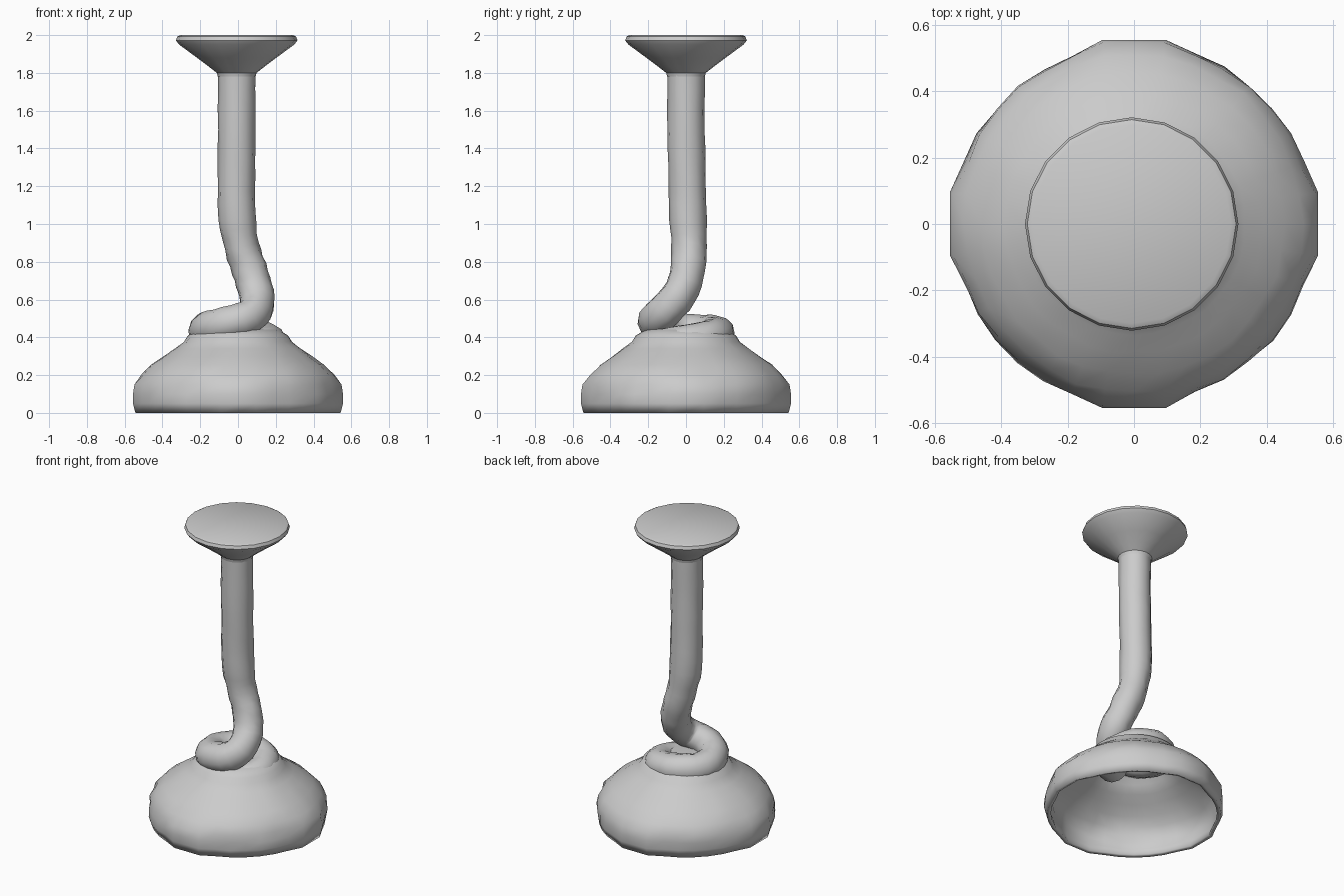
import bpy, bmesh, math, random
from mathutils import Vector

random.seed(4)
if "Cube" in bpy.data.objects:
    bpy.data.objects.remove(bpy.data.objects["Cube"], do_unlink=True)

# One plain clay grey for everything
grey = bpy.data.materials.new("clay_grey")
grey.use_nodes = True
colour = (0.6, 0.6, 0.6, 1)
grey.diffuse_color = colour
grey.node_tree.nodes["Principled BSDF"].inputs["Base Color"].default_value = colour


def finish(obj, angle):
    """Material and edge-preserving smooth shading."""
    obj.data.materials.clear()
    obj.data.materials.append(grey)
    bpy.ops.object.select_all(action="DESELECT")
    obj.select_set(True)
    bpy.context.view_layer.objects.active = obj
    bpy.ops.object.shade_smooth_by_angle(angle=math.radians(angle))


def lathe(name, profile, sides, shape=None, cap_top=False):
    """Turn an (r, z) profile about z; shape may adjust each ring point."""
    bm = bmesh.new()
    rings = []
    for r, z in profile:
        ring = []
        for i in range(sides):
            a = math.tau * i / sides
            co = Vector((r * math.cos(a), r * math.sin(a), z))
            ring.append(bm.verts.new(shape(co) if shape else co))
        rings.append(ring)
    for low, high in zip(rings, rings[1:]):
        for i in range(sides):
            j = (i + 1) % sides
            bm.faces.new((low[i], low[j], high[j], high[i]))
    if cap_top:
        bm.faces.new(rings[-1])
    mesh = bpy.data.meshes.new(name)
    bm.to_mesh(mesh)
    bm.free()
    obj = bpy.data.objects.new(name, mesh)
    bpy.context.collection.objects.link(obj)
    return obj


def lumpy(co):
    """Hand-worked surface, with a flat pad pressed out on each of four sides."""
    r = math.hypot(co.x, co.y)
    out = co.copy()
    if 0 < co.z < 0.4:
        k = 1 + random.uniform(-0.012, 0.012)
        out.x *= k
        out.y *= k
    if co.z < 0.18 and r > 0.5:
        if abs(co.x) < 0.17:
            out.y = math.copysign(r + 0.013, co.y)
        elif abs(co.y) < 0.17:
            out.x = math.copysign(r + 0.013, co.x)
    return out


# Hollow bell-shaped base, open underneath
base = lathe("base_shell", [
    (0.53, 0), (0.543, 0.05), (0.543, 0.1), (0.535, 0.15), (0.51, 0.2),
    (0.455, 0.255), (0.39, 0.3), (0.335, 0.34), (0.285, 0.375),
    (0.265, 0.41), (0.215, 0.44), (0.12, 0.45)], 36, lumpy, cap_top=True)
wall = base.modifiers.new("wall", "SOLIDIFY")
wall.thickness = 0.025
wall.offset = -1
finish(base, 35)

# Flared head with a flat top
head = lathe("flared_head", [
    (0.1, 1.78), (0.105, 1.8), (0.15, 1.835), (0.21, 1.88), (0.305, 1.95),
    (0.322, 1.972), (0.315, 1.992), (0.3, 2.0)], 20, cap_top=True)
head.location.x = -0.007
finish(head, 30)

# Stem that bends forward and coils once round the crown of the base
path = [
    (-0.007, 0, 1.82), (-0.007, 0, 1.5), (-0.007, 0.005, 1.25),
    (-0.004, 0.01, 1.03), (0.02, 0.015, 0.88), (0.06, 0.01, 0.76),
    (0.09, -0.02, 0.66), (0.1, -0.08, 0.57), (0.05, -0.15, 0.505),
    (-0.06, -0.155, 0.475), (-0.155, -0.07, 0.445), (-0.16, 0.06, 0.43),
    (-0.06, 0.15, 0.425), (0.07, 0.15, 0.41), (0.15, 0.06, 0.385),
    (0.15, -0.06, 0.365), (0.05, -0.13, 0.35)]
curve = bpy.data.curves.new("coiled_stem", "CURVE")
curve.dimensions = "3D"
curve.bevel_depth = 0.099
curve.bevel_resolution = 4
curve.use_fill_caps = True
spline = curve.splines.new("BEZIER")
spline.bezier_points.add(len(path) - 1)
for point, co in zip(spline.bezier_points, path):
    point.co = co
    point.handle_left_type = point.handle_right_type = "AUTO"
    point.radius = 1.0 if co[2] > 0.9 else 0.93
spline.resolution_u = 3
stem = bpy.data.objects.new("coiled_stem", curve)
bpy.context.collection.objects.link(stem)
bpy.context.view_layer.objects.active = stem
stem.select_set(True)
bpy.ops.object.convert(target="MESH")
stem = bpy.context.view_layer.objects.active
stem.name = "coiled_stem"

# Slight hand-worked unevenness
for v in stem.data.vertices:
    amount = 0.004 if v.co.z < 0.95 else 0.002
    v.co += Vector([random.uniform(-amount, amount) for _ in range(3)])
finish(stem, 40)
